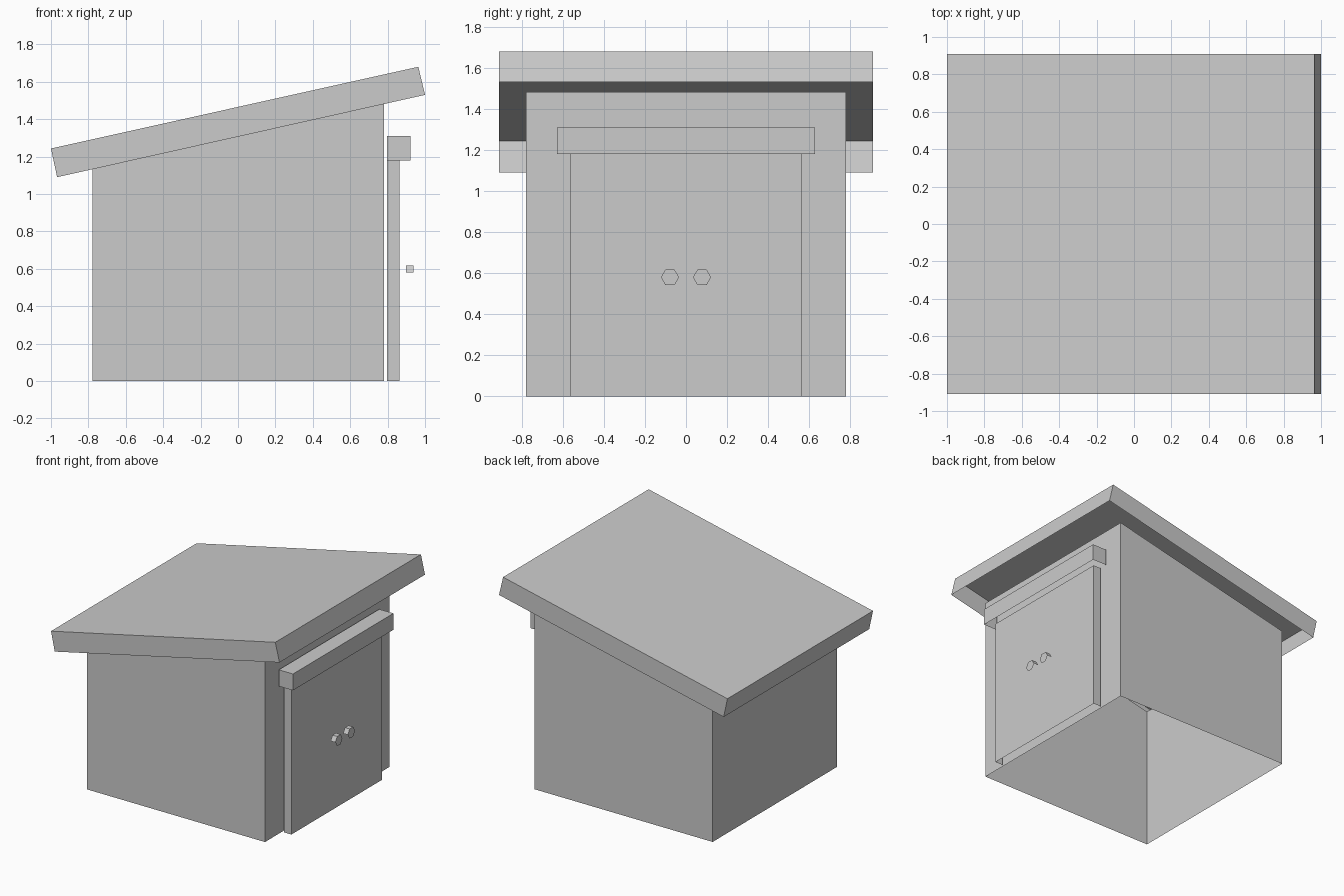
import bpy, math

if "Cube" in bpy.data.objects:
    bpy.data.objects.remove(bpy.data.objects["Cube"])


def shell(name, ring_a, ring_b, sides=None, cap=True):
    """Thin open shell: quads from ring_a to ring_b, ring_b optionally capped."""
    n = len(ring_a)
    faces = [(i, (i + 1) % n, n + (i + 1) % n, n + i)
             for i in (range(n) if sides is None else sides)]
    if cap:
        faces.append(tuple(range(n, 2 * n)))
    mesh = bpy.data.meshes.new(name)
    mesh.from_pydata(ring_a + ring_b, [], faces)
    mesh.validate()
    mesh.update()
    obj = bpy.data.objects.new(name, mesh)
    bpy.context.collection.objects.link(obj)
    return obj


def rect(x0, x1, y, zfun):
    """Counter-clockwise rectangle in plan, height given by zfun(x)."""
    return [(x, s * y, zfun(x)) for x, s in ((x0, -1), (x1, -1), (x1, 1), (x0, 1))]


def level(z):
    return lambda x: z


def eaves(x):
    # line of the underside of the sloping roof
    return 1.09 + (x + 0.967) * (1.53 - 1.09) / 1.967


# Four walls, open below and above, with tops cut to the roof slope
shell("walls", rect(-0.778, 0.781, 0.778, level(0)),
      rect(-0.778, 0.781, 0.778, eaves), cap=False)

# Tilted roof tray: top sheet and rim, hollow underneath
roof_top = lambda x: 1.243 + (x + 1) * (1.68 - 1.243) / 1.964
shell("roof", rect(-0.967, 1.0, 0.91, eaves),
      rect(-1.0, 0.964, 0.91, roof_top))

# Door panel: front and two edges, open at the back, top and bottom
shell("door", rect(0.797, 0.863, 0.565, level(0)),
      rect(0.797, 0.863, 0.565, level(1.18)), sides=(0, 1, 2), cap=False)

# Lintel over the door: open at the back and underneath
shell("lintel", rect(0.797, 0.921, 0.628, level(1.18)),
      rect(0.797, 0.921, 0.628, level(1.31)), sides=(0, 1, 2))

# Hexagonal knobs: front cap and the three upper sides
for side, label in ((-1, "left"), (1, "right")):
    hexagon = [(side * 0.078 + 0.044 * math.cos(math.radians(60 * i)),
                0.58 + 0.044 * math.sin(math.radians(60 * i))) for i in range(6)]
    shell(label + "_knob", [(0.897, y, z) for y, z in hexagon],
          [(0.938, y, z) for y, z in hexagon], sides=(0, 1, 2))
